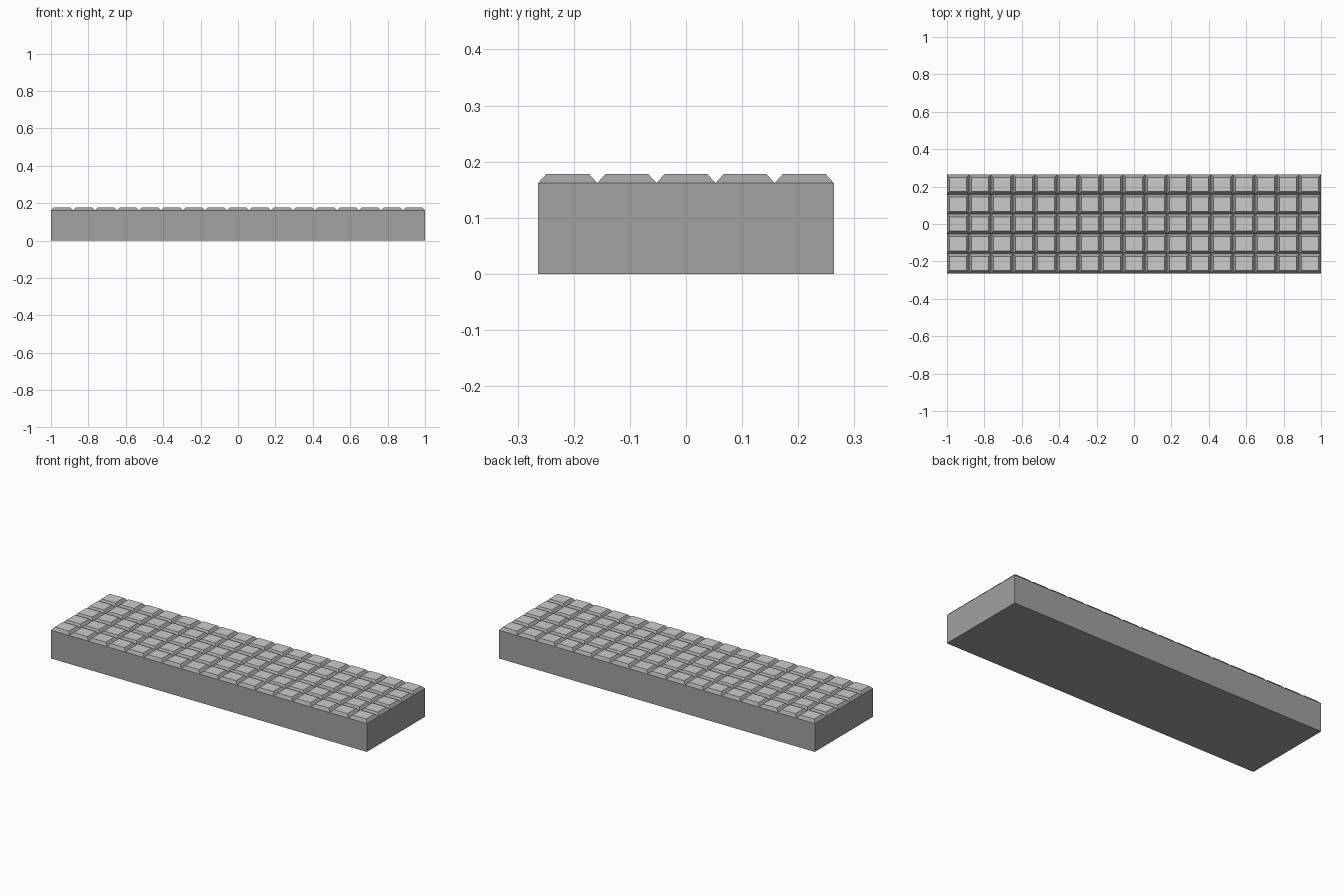
import bpy, bmesh
from mathutils import Matrix

if "Cube" in bpy.data.objects:
    bpy.data.objects.remove(bpy.data.objects["Cube"])

COLS, ROWS = 17, 5
LENGTH, WIDTH = 2.0, 0.527
BODY_H, TILE_H, BEVEL = 0.162, 0.016, 0.0145


def material(name, value):
    m = bpy.data.materials.new(name)
    m.diffuse_color = (value, value, value, 1)
    m.use_nodes = True
    m.node_tree.nodes["Principled BSDF"].inputs["Base Color"].default_value = m.diffuse_color
    return m


bm = bmesh.new()

# top sheet: one square per raised tile
bmesh.ops.create_grid(bm, x_segments=COLS, y_segments=ROWS, size=0.5,
                      matrix=Matrix.Translation((0, 0, BODY_H)) @ Matrix.Diagonal((LENGTH, WIDTH, 1, 1)))
tiles = bm.faces[:]

# slab walls and underside
rim = [e for e in bm.edges if e.is_boundary]
walls = bmesh.ops.extrude_edge_only(bm, edges=rim)["geom"]
for v in walls:
    if isinstance(v, bmesh.types.BMVert):
        v.co.z = 0
bmesh.ops.contextual_create(bm, geom=[e for e in bm.edges if e.is_boundary])
bmesh.ops.recalc_face_normals(bm, faces=bm.faces[:])

# chamfered tiles separated by V grooves
bmesh.ops.inset_individual(bm, faces=tiles, thickness=BEVEL, depth=TILE_H, use_even_offset=True)

# merge coplanar wall strips
flat_edges = [e for e in bm.edges if len(e.link_faces) == 2
              and e.calc_face_angle(1) < 0.001]
bmesh.ops.dissolve_edges(bm, edges=flat_edges, use_verts=False)

# dark slab and chamfers, light tile tops
bm.normal_update()
for f in bm.faces:
    f.material_index = 1 if f.normal.z > 0.99 else 0

mesh = bpy.data.meshes.new("tiled_slab")
bm.to_mesh(mesh)
bm.free()
mesh.materials.append(material("dark_grey", 0.36))
mesh.materials.append(material("light_grey", 0.8))
bpy.context.collection.objects.link(bpy.data.objects.new("tiled_slab", mesh))
